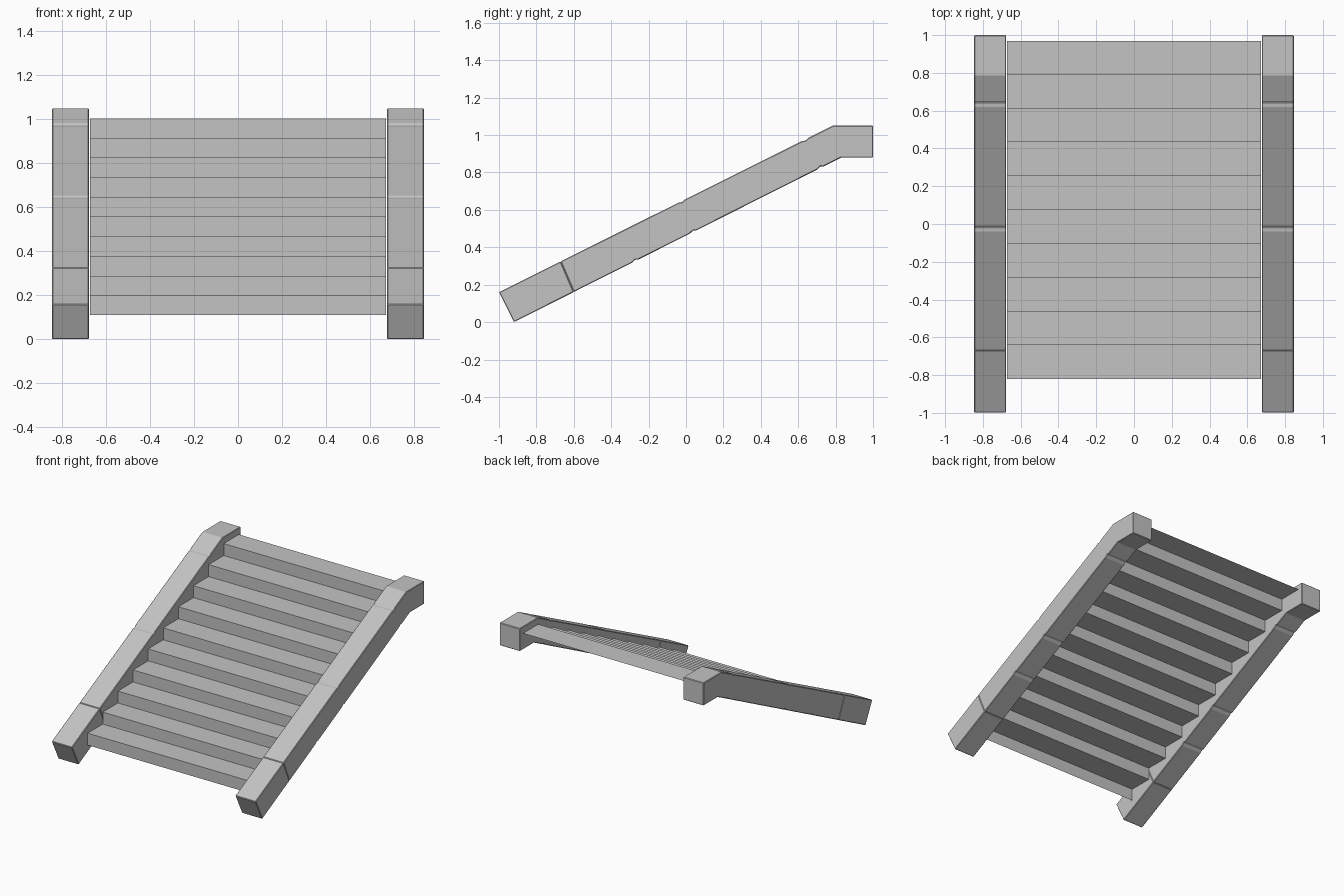
import bpy
import bmesh

cube = bpy.data.objects.get("Cube")
if cube:
    bpy.data.objects.remove(cube, do_unlink=True)

stone = bpy.data.materials.new("grey stone")
stone.use_nodes = True
GREY = (0.55, 0.55, 0.55, 1)
stone.diffuse_color = GREY
stone.node_tree.nodes["Principled BSDF"].inputs["Base Color"].default_value = GREY


def make_object(name, bm):
    mesh = bpy.data.meshes.new(name)
    bm.to_mesh(mesh)
    bm.free()
    mesh.materials.append(stone)
    obj = bpy.data.objects.new(name, mesh)
    bpy.context.collection.objects.link(obj)
    return obj


def extrude_profile(name, profile, x0, x1, bevel):
    """Solid block with a side profile in (y, z), running from x0 to x1."""
    bm = bmesh.new()
    face = bm.faces.new([bm.verts.new((x0, y, z)) for y, z in profile])
    result = bmesh.ops.extrude_face_region(bm, geom=[face])
    verts = [v for v in result["geom"] if isinstance(v, bmesh.types.BMVert)]
    bmesh.ops.translate(bm, verts=verts, vec=(x1 - x0, 0, 0))
    bmesh.ops.recalc_face_normals(bm, faces=bm.faces)
    obj = make_object(name, bm)
    mod = obj.modifiers.new("worn edges", "BEVEL")
    mod.width = bevel
    mod.segments = 1
    mod.limit_method = 'ANGLE'
    return obj


def top_z(y):
    return 0.16 + (y + 1) * 0.4986


def bottom_z(y):
    return (y + 0.92) * 0.503


def nick(y, line, depth):
    """Small chip in a sloping edge, in order of rising y."""
    return [(y - 0.02, line(y - 0.02)), (y, line(y) + depth), (y + 0.012, line(y + 0.012))]


# Side rails: a separate foot block, then a chipped slope with a level cap
foot = [(-1, 0.16), (-0.92, 0), (-0.6, bottom_z(-0.6)), (-0.67, top_z(-0.67))]
under = [p for y in (-0.27, 0.04, 0.72) for p in nick(y, bottom_z, 0.008)]
upper = [p for y in (-0.02, 0.64) for p in nick(y, top_z, -0.007)]
slope = ([(-0.6, bottom_z(-0.6))] + under
         + [(0.83, 0.88), (1, 0.88), (1, 1.05), (0.785, 1.05)]
         + upper[::-1] + [(-0.67, top_z(-0.67))])

for side, sign in (("left", 1), ("right", -1)):
    xs = sorted((sign * 0.677, sign * 0.846))
    extrude_profile(side + "_rail_foot", foot, *xs, 0.004)
    extrude_profile(side + "_rail", slope, *xs, 0.004)

# Stairs: one open folded sheet of risers and treads
STEPS, RUN, RISE = 10, 0.179, 0.0895
path = [(-0.82, 0.11)]
for i in range(STEPS):
    y, z = path[-1]
    path += [(y, z + RISE), (y + RUN, z + RISE)]

bm = bmesh.new()
rows = [[bm.verts.new((x, y, z)) for x in (-0.672, 0.672)] for y, z in path]
for a, b in zip(rows, rows[1:]):
    bm.faces.new((a[0], a[1], b[1], b[0]))
make_object("steps", bm)
